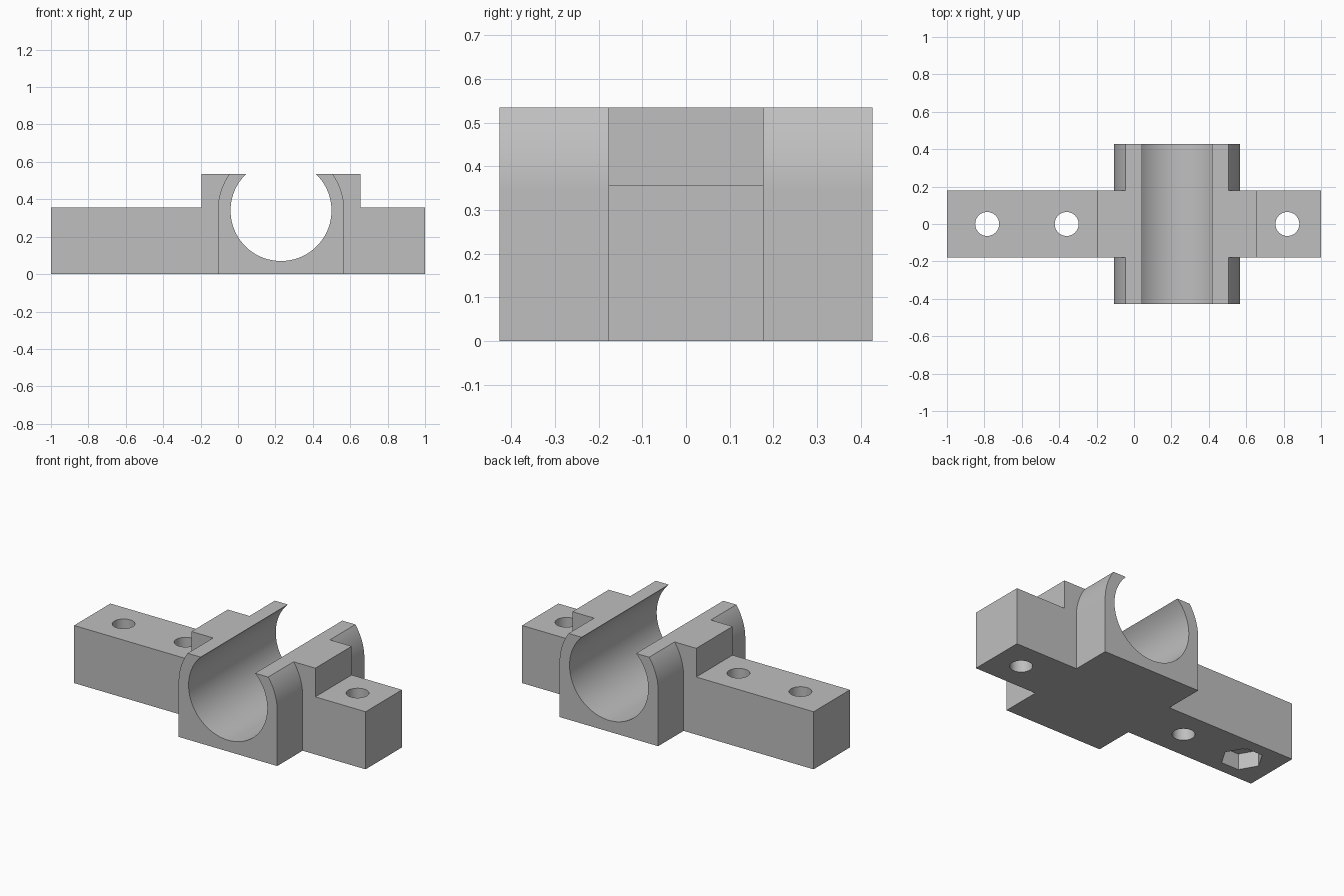
import bpy, bmesh
from math import radians, cos, sin, acos, asin, pi

if "Cube" in bpy.data.objects:
    bpy.data.objects.remove(bpy.data.objects["Cube"], do_unlink=True)

grey = bpy.data.materials.new("plain grey")
grey.use_nodes = True
colour = (0.52, 0.52, 0.52, 1)
grey.diffuse_color = colour
grey.node_tree.nodes["Principled BSDF"].inputs["Base Color"].default_value = colour

TOP, BAR_TOP = 0.535, 0.357
BAR_Y, CLAMP_Y = 0.178, 0.427
CX, CZ = 0.23, 0.34            # bore axis
R_OUT, R_BORE = 0.338, 0.27


def extrude_profile(name, points, half_depth):
    """Solid from an x-z outline, extruded evenly about y = 0."""
    bm = bmesh.new()
    face = bm.faces.new([bm.verts.new((x, -half_depth, z)) for x, z in points])
    grown = bmesh.ops.extrude_face_region(bm, geom=[face])
    verts = [g for g in grown["geom"] if isinstance(g, bmesh.types.BMVert)]
    bmesh.ops.translate(bm, verts=verts, vec=(0, 2 * half_depth, 0))
    bmesh.ops.recalc_face_normals(bm, faces=bm.faces)
    mesh = bpy.data.meshes.new(name)
    bm.to_mesh(mesh)
    bm.free()
    mesh.materials.append(grey)
    obj = bpy.data.objects.new(name, mesh)
    bpy.context.collection.objects.link(obj)
    return obj


def cutter(name, sides, radius, depth, location, rotation=(0, 0, 0)):
    bpy.ops.mesh.primitive_cylinder_add(vertices=sides, radius=radius, depth=depth,
                                        location=location, rotation=rotation)
    obj = bpy.context.object
    obj.name = name
    obj.hide_render = True
    obj.data.materials.append(grey)
    return obj


def combine(target, other, operation):
    """Apply a boolean and remove the second solid."""
    bpy.ops.object.select_all(action="DESELECT")
    bpy.context.view_layer.objects.active = target
    target.select_set(True)
    mod = target.modifiers.new("boolean", "BOOLEAN")
    mod.operation = operation
    mod.solver = "EXACT"
    mod.object = other
    bpy.ops.object.modifier_apply(modifier=mod.name)
    bpy.data.objects.remove(other, do_unlink=True)


# Mounting bar with the raised middle step
body = extrude_profile("bearing_mount", [
    (-1, 0), (1, 0), (1, BAR_TOP), (0.655, BAR_TOP), (0.655, TOP),
    (-0.195, TOP), (-0.195, BAR_TOP), (-1, BAR_TOP)], BAR_Y)

# Clamp housing: straight walls, rounded shoulders, flat top
end = asin((TOP - CZ) / R_OUT)
arc = [(R_OUT * cos(end * i / 16), CZ + R_OUT * sin(end * i / 16)) for i in range(17)]
outline = [(CX - R_OUT, 0), (CX + R_OUT, 0)]
outline += [(CX + x, z) for x, z in arc]
outline += [(CX - x, z) for x, z in reversed(arc)]
combine(body, extrude_profile("clamp_housing", outline, CLAMP_Y), "UNION")

# Open bore through the clamp
combine(body, cutter("bore", 96, R_BORE, 2, (CX, 0, CZ), (pi / 2, 0, 0)), "DIFFERENCE")

# Screw holes
for x in (-0.785, -0.36, 0.82):
    combine(body, cutter("screw_hole", 40, 0.064, 2, (x, 0, 0)), "DIFFERENCE")

# Hexagonal nut pocket under the long end, corners along the bar
combine(body, cutter("nut_pocket", 6, 0.12, 0.2, (-0.785, 0, 0), (0, 0, pi / 2)), "DIFFERENCE")

bpy.ops.object.select_all(action="DESELECT")
bpy.context.view_layer.objects.active = body
body.select_set(True)
bpy.ops.object.shade_smooth_by_angle(angle=radians(25))
